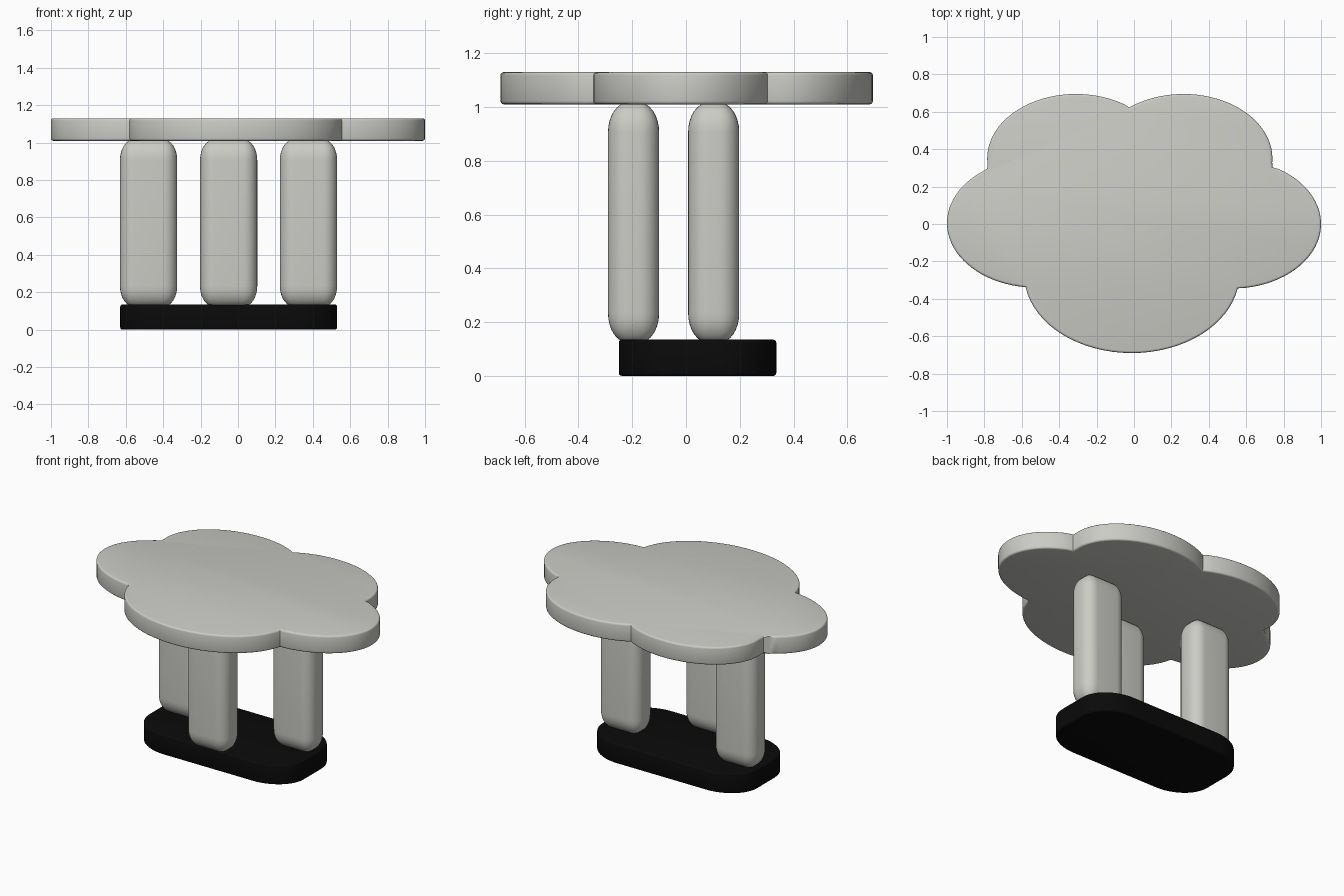
import bpy
import bmesh
import math

cube = bpy.data.objects.get("Cube")
if cube:
    bpy.data.objects.remove(cube, do_unlink=True)


def material(name, rgb):
    mat = bpy.data.materials.new(name)
    mat.use_nodes = True
    mat.diffuse_color = (*rgb, 1)
    mat.node_tree.nodes["Principled BSDF"].inputs["Base Color"].default_value = (*rgb, 1)
    return mat


grey = material("warm light grey", (0.60, 0.60, 0.565))
black = material("black", (0.003, 0.003, 0.003))


def finish(name, bm, mat):
    """Turn a bmesh into a smooth shaded object with sharp creases kept."""
    bmesh.ops.recalc_face_normals(bm, faces=bm.faces)
    mesh = bpy.data.meshes.new(name)
    bm.to_mesh(mesh)
    bm.free()
    mesh.materials.append(mat)
    obj = bpy.data.objects.new(name, mesh)
    bpy.context.collection.objects.link(obj)
    bpy.ops.object.select_all(action='DESELECT')
    obj.select_set(True)
    bpy.context.view_layer.objects.active = obj
    bpy.ops.object.shade_smooth_by_angle(angle=math.radians(35))
    return obj


def arc(cx, cy, rx, ry, a0, a1, n):
    """Points on an elliptical arc, counter-clockwise from a0 to a1."""
    return [(cx + rx * math.cos(a0 + (a1 - a0) * i / n),
             cy + ry * math.sin(a0 + (a1 - a0) * i / n)) for i in range(n + 1)]


def slab(name, outline, z0, z1, rim, mat):
    """Extrude an outline upwards and round its top and bottom rims."""
    bm = bmesh.new()
    face = bm.faces.new([bm.verts.new((x, y, z0)) for x, y in outline])
    top = bmesh.ops.extrude_face_region(bm, geom=[face])["geom"]
    for v in top:
        if isinstance(v, bmesh.types.BMVert):
            v.co.z = z1
    if face.is_valid is False or len([f for f in bm.faces if len(f.verts) > 4]) < 2:
        bm.faces.new([v for v in bm.verts if v.co.z == z0])
    rims = [e for e in bm.edges if abs(e.verts[0].co.z - e.verts[1].co.z) < 1e-6]
    bmesh.ops.bevel(bm, geom=rims, offset=rim, segments=3, profile=0.5,
                    affect='EDGES', clamp_overlap=True)
    return finish(name, bm, mat)


# Cloud-shaped top: five elliptical lobes meeting at cusps
cusps = [(-0.579, -0.338), (0.555, -0.344), (0.74, 0.303), (-0.025, 0.623), (-0.785, 0.296)]
lobes = [(-0.012, -0.27, 0.575, 0.42),   # front
         (0.525, 0.0, 0.475, 0.345),     # left
         (0.265, 0.35, 0.475, 0.345),    # back left
         (-0.31, 0.35, 0.475, 0.345),    # back right
         (-0.525, 0.005, 0.475, 0.345)]  # right
outline = []
for i, (cx, cy, rx, ry) in enumerate(lobes):
    start, end = cusps[i], cusps[(i + 1) % 5]
    a0 = math.atan2((start[1] - cy) / ry, (start[0] - cx) / rx)
    a1 = math.atan2((end[1] - cy) / ry, (end[0] - cx) / rx)
    if a1 <= a0:
        a1 += 2 * math.pi
    outline += [start] + arc(cx, cy, rx, ry, a0, a1, 32)[1:-1]
slab("cloud_top", outline, 1.01, 1.13, 0.012, grey)

# Base: long plate with wide elliptical corners
BX, BY, HX, HY, RX, RY = -0.05, 0.043, 0.58, 0.293, 0.25, 0.20
base = []
for i, (sx, sy) in enumerate([(1, 1), (-1, 1), (-1, -1), (1, -1)]):
    base += arc(BX + sx * (HX - RX), BY + sy * (HY - RY), RX, RY,
                i * math.pi / 2, (i + 1) * math.pi / 2, 12)
slab("base_plate", base, 0.0, 0.135, 0.012, black)


# Legs: box with unit bevel, then scaled so the rounding differs per axis
def leg(name, x, y):
    half, radius = (0.153, 0.095, 0.447), (0.075, 0.075, 0.11)
    bm = bmesh.new()
    bmesh.ops.create_cube(bm, size=2)
    for v in bm.verts:
        v.co = [c * h / r for c, h, r in zip(v.co, half, radius)]
    bmesh.ops.bevel(bm, geom=bm.edges[:], offset=1.0, segments=8, profile=0.5,
                    affect='EDGES', clamp_overlap=False)
    for v in bm.verts:
        v.co = [c * r for c, r in zip(v.co, radius)]
    obj = finish(name, bm, grey)
    obj.location = (x, y, 0.57)


for name, x, y in [("right_leg", -0.478, 0.103), ("front_leg", -0.05, -0.195),
                   ("left_leg", 0.377, 0.103)]:
    leg(name, x, y)
